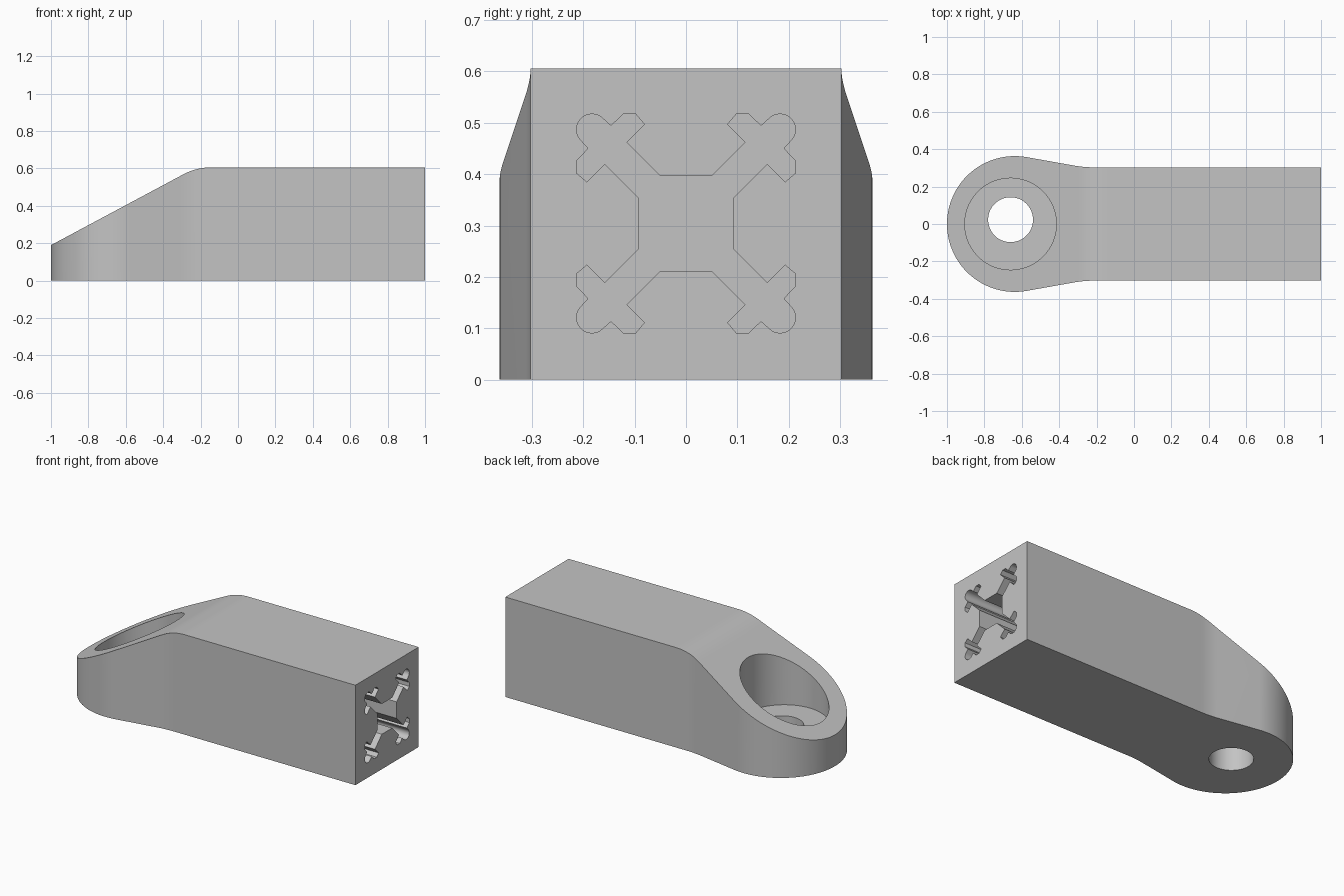
import bpy, bmesh
from math import cos, sin, radians, pi
from mathutils import Vector

if "Cube" in bpy.data.objects:
    bpy.data.objects.remove(bpy.data.objects["Cube"])

grey = bpy.data.materials.new("light_grey")
grey.use_nodes = True
color = (0.55, 0.55, 0.55, 1)
grey.diffuse_color = color
grey.node_tree.nodes["Principled BSDF"].inputs["Base Color"].default_value = color


def arc(cx, cy, r, a0, a1, n):
    """Points on an arc, angles in degrees."""
    angles = [radians(a0 + (a1 - a0) * i / n) for i in range(n + 1)]
    return [(cx + r * cos(a), cy + r * sin(a)) for a in angles]


def rounded(before, corner, after, t, n=10):
    """Soft corner that starts and ends a distance t from the corner."""
    c = Vector(corner)
    a = c + (Vector(before) - c).normalized() * t
    b = c + (Vector(after) - c).normalized() * t
    return [tuple(a * (1 - s) ** 2 + c * 2 * s * (1 - s) + b * s * s)
            for s in (i / n for i in range(n + 1))]


def prism(name, outline, axis, low, high):
    """Extrude a closed outline along the x, y or z axis."""
    place = {"x": lambda u, v, w: (w, u, v),
             "y": lambda u, v, w: (u, w, v),
             "z": lambda u, v, w: (u, v, w)}[axis]
    bm = bmesh.new()
    face = bm.faces.new([bm.verts.new(place(u, v, low)) for u, v in outline])
    grown = bmesh.ops.extrude_face_region(bm, geom=[face])
    moved = [g for g in grown["geom"] if isinstance(g, bmesh.types.BMVert)]
    bmesh.ops.translate(bm, verts=moved, vec=place(0, 0, high - low))
    bmesh.ops.recalc_face_normals(bm, faces=bm.faces)
    mesh = bpy.data.meshes.new(name)
    bm.to_mesh(mesh)
    bm.free()
    obj = bpy.data.objects.new(name, mesh)
    bpy.context.collection.objects.link(obj)
    mesh.materials.append(grey)
    return obj


def cut(target, tool, operation="DIFFERENCE"):
    """Apply a boolean and throw the cutter away."""
    tool.hide_render = True
    mod = target.modifiers.new(tool.name, "BOOLEAN")
    mod.operation, mod.object, mod.solver = operation, tool, "EXACT"
    bpy.context.view_layer.objects.active = target
    bpy.ops.object.modifier_apply(modifier=mod.name)
    bpy.data.objects.remove(tool)


# Body plan: square bar flaring into a round eye
half = 0.303
height = 0.606
flare = rounded((-0.574, 0.357), (-0.267, half), (1, half), 0.05)
eye = arc(-0.637, 0, 0.363, 80, 280, 72)
plan = ([(1, -half), (1, half)] + flare[::-1] + eye
        + [(x, -y) for x, y in flare])
body = prism("bracket_body", plan, "z", 0, height)

# Side profile: sloping top over the eye
side = ([(-1.1, -0.1), (1.1, -0.1), (1.1, height + 0.1), (0.1, height + 0.1), (0.1, height)]
        + rounded((1, height), (-0.222, height), (-1, 0.19), 0.08)[0:]
        + [(-1.1, 0.1365)])
side = [p for p in side if p != (0.1, height + 0.1) and p != (0.1, height)]
side[2] = (1.1, height)
cut(body, prism("slope_profile", side, "y", -0.5, 0.5), "INTERSECT")

# Counterbore and screw hole
cut(body, prism("counterbore", arc(-0.66, 0, 0.245, 0, 355, 71), "z", 0.167, 1))
cut(body, prism("screw_hole", arc(-0.66, 0.023, 0.12, 0, 354, 59), "z", -0.1, 0.5))

# Cross-shaped socket in the bar end, one quarter turned four times
edge = [(0.05, 0.092), (0.116, 0.158), (0.081, 0.193),
        (0.098, 0.213), (0.122, 0.213), (0.146, 0.19)]
quarter = edge + arc(0.183, 0.183, 0.03, 135, -45, 16) + [(b, a) for a, b in edge[::-1]]
socket = []
for k in range(4):
    c, s = cos(k * pi / 2), sin(k * pi / 2)
    socket += [(u * c + v * s, 0.304 - u * s + v * c) for u, v in quarter]
cut(body, prism("socket", socket, "x", 0.3, 1.1))

# Smooth curved walls, crisp edges
bpy.ops.object.select_all(action="DESELECT")
body.select_set(True)
bpy.context.view_layer.objects.active = body
bpy.ops.object.shade_smooth_by_angle(angle=radians(25))
